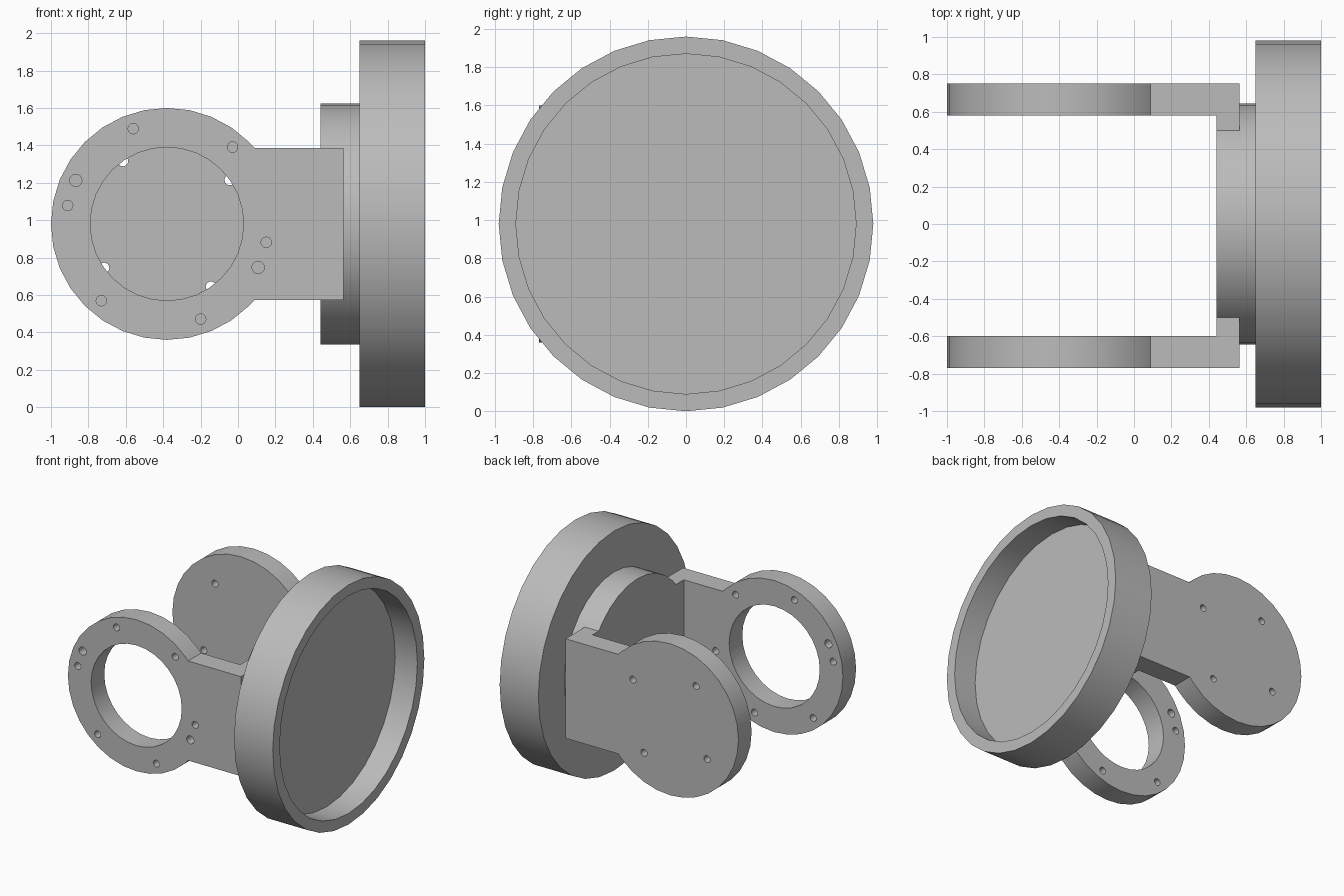
import bpy, bmesh
from math import radians, sin, cos, asin, pi
from mathutils import Matrix, Vector

old = bpy.data.objects.get("Cube")
if old:
    bpy.data.objects.remove(old, do_unlink=True)

grey = bpy.data.materials.new("plain grey")
grey.use_nodes = True
colour = (0.5, 0.5, 0.5, 1)
grey.diffuse_color = colour
grey.node_tree.nodes["Principled BSDF"].inputs["Base Color"].default_value = colour

MID = 0.98            # height of every axis
RING_X, RING_R = -0.38, 0.62
ARM_END, ARM_HALF = 0.565, 0.407
SEGMENTS = 32


def add_object(name, bm):
    bmesh.ops.recalc_face_normals(bm, faces=bm.faces)
    mesh = bpy.data.meshes.new(name)
    bm.to_mesh(mesh)
    bm.free()
    mesh.materials.append(grey)
    ob = bpy.data.objects.new(name, mesh)
    bpy.context.collection.objects.link(ob)
    return ob


def select(ob):
    bpy.ops.object.select_all(action='DESELECT')
    ob.select_set(True)
    bpy.context.view_layer.objects.active = ob


def smooth(ob):
    select(ob)
    bpy.ops.object.shade_smooth_by_angle(angle=radians(30))


def boolean(ob, tool, operation):
    tool.hide_render = True
    mod = ob.modifiers.new("cut", 'BOOLEAN')
    mod.operation, mod.solver, mod.object = operation, 'EXACT', tool
    select(ob)
    bpy.ops.object.modifier_apply(modifier=mod.name)
    bpy.data.objects.remove(tool, do_unlink=True)


def lathe_x(name, profile):
    """Turn (x, radius) points about the x axis and cap both ends."""
    bm = bmesh.new()
    rings = []
    for x, r in profile:
        turns = [2 * pi * i / SEGMENTS for i in range(SEGMENTS)]
        rings.append([bm.verts.new((x, r * cos(a), MID + r * sin(a))) for a in turns])
    for a, b in zip(rings, rings[1:]):
        for i in range(SEGMENTS):
            j = (i + 1) % SEGMENTS
            bm.faces.new((a[i], a[j], b[j], b[i]))
    bm.faces.new(rings[0])
    bm.faces.new(rings[-1])
    return add_object(name, bm)


def arm(name, y0, y1, tab_y, holes):
    """Round plate with a straight neck, an inward tab and drilled holes."""
    start = asin(ARM_HALF / RING_R)
    step = 2 * pi / SEGMENTS
    angles = [start] + [i * step for i in range(SEGMENTS)
                        if start < i * step < 2 * pi - start] + [-start]
    outline = [(RING_X + RING_R * cos(a), MID + RING_R * sin(a)) for a in angles]
    outline += [(ARM_END, MID - ARM_HALF), (ARM_END, MID + ARM_HALF)]
    bm = bmesh.new()
    face = bm.faces.new([bm.verts.new((x, y0, z)) for x, z in outline])
    out = bmesh.ops.extrude_face_region(bm, geom=[face])
    bmesh.ops.translate(bm, vec=(0, y1 - y0, 0),
                        verts=[v for v in out["geom"] if isinstance(v, bmesh.types.BMVert)])
    ob = add_object(name, bm)

    # inward tab that meets the boss
    inner = (y0 + y1) / 2
    bm = bmesh.new()
    size = Vector((ARM_END - 0.44, abs(tab_y - inner), 2 * ARM_HALF))
    centre = Vector(((ARM_END + 0.44) / 2, (tab_y + inner) / 2, MID))
    bmesh.ops.create_cube(bm, size=1, matrix=Matrix.Translation(centre) @ Matrix.Diagonal(size.to_4d()))
    boolean(ob, add_object("tab_helper", bm), 'UNION')

    # holes through the plate
    bm = bmesh.new()
    for angle, distance, radius, sides in holes:
        a = radians(angle)
        place = Matrix.Translation((RING_X + distance * cos(a), inner, MID + distance * sin(a)))
        bmesh.ops.create_cone(bm, cap_ends=True, segments=sides, radius1=radius,
                              radius2=radius, depth=0.4,
                              matrix=place @ Matrix.Rotation(pi / 2, 4, 'X'))
    boolean(ob, add_object("hole_helper", bm), 'DIFFERENCE')
    smooth(ob)


# Large dished wheel with its round boss
smooth(lathe_x("dished_base", [(0.44, 0.645), (0.65, 0.645), (0.65, MID), (1, MID),
                               (1, 0.89), (0.8, 0.89)]))

# Front arm: large opening, six bolt holes and two pin holes
bolts = [(49.5 + 60 * i, 0.54, 0.028, 16) for i in range(6)]
pins = [(a, 0.54, 0.033, 16) for a in (154.5, -25.5)]
arm("front_arm", -0.77, -0.6, -0.5, [(0, 0, 0.41, SEGMENTS)] + bolts + pins)

# Rear arm: solid plate with four bolt holes
arm("rear_arm", 0.58, 0.75, 0.5, [(35 + 90 * i, 0.41, 0.028, 16) for i in range(4)])
